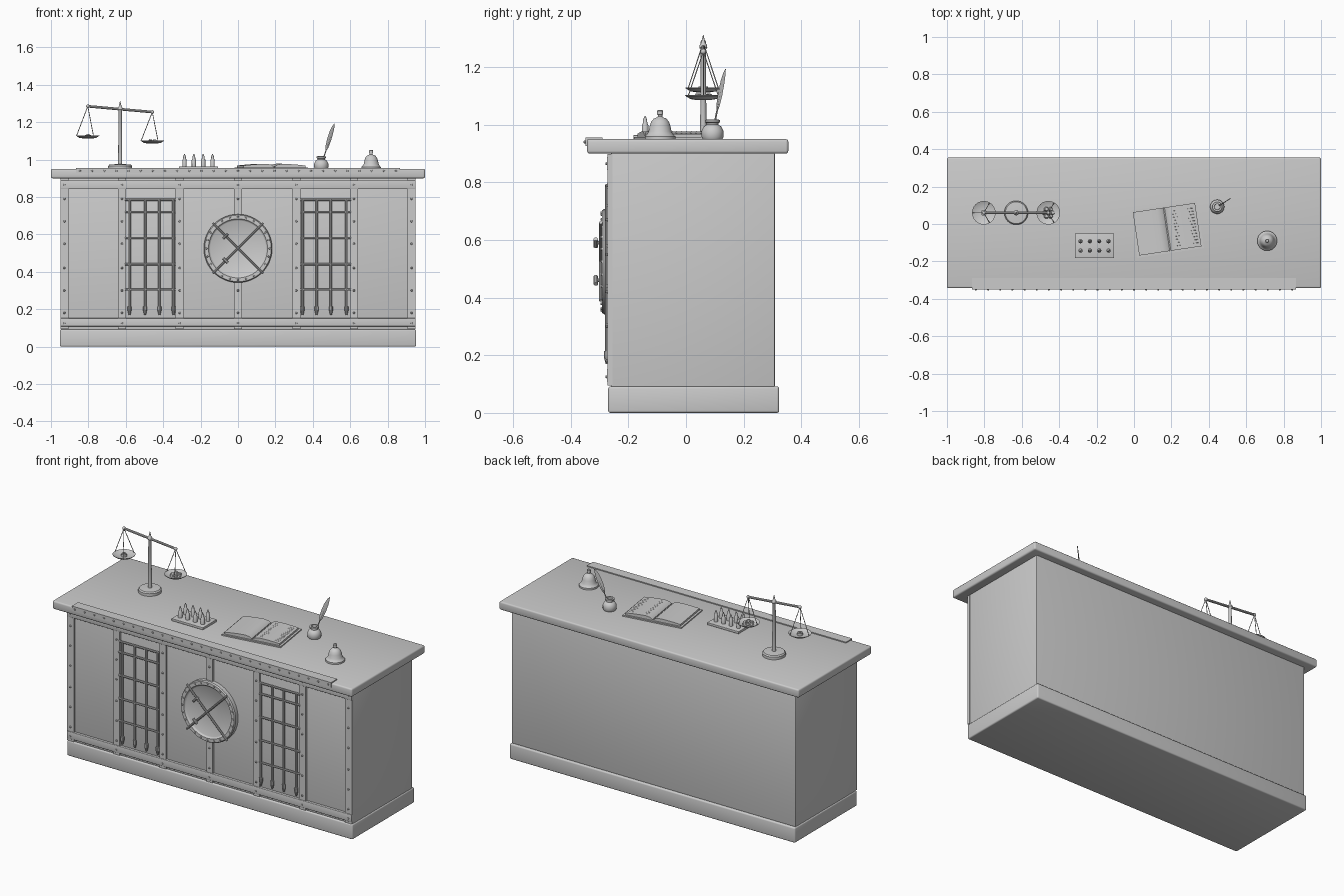
import bpy, bmesh, math
from mathutils import Vector, Matrix

if "Cube" in bpy.data.objects:
    bpy.data.objects.remove(bpy.data.objects["Cube"])

grey = bpy.data.materials.new("plain_grey")
grey.diffuse_color = (0.6, 0.6, 0.6, 1)
grey.use_nodes = True
grey.node_tree.nodes["Principled BSDF"].inputs["Base Color"].default_value = grey.diffuse_color
TOP = 0.95


def finish(name, bm, smooth=True):
    bmesh.ops.recalc_face_normals(bm, faces=bm.faces)
    me = bpy.data.meshes.new(name)
    bm.to_mesh(me)
    bm.free()
    me.materials.append(grey)
    ob = bpy.data.objects.new(name, me)
    bpy.context.collection.objects.link(ob)
    if smooth:
        bpy.ops.object.select_all(action='DESELECT')
        ob.select_set(True)
        bpy.context.view_layer.objects.active = ob
        bpy.ops.object.shade_smooth_by_angle(angle=math.radians(35))
    return ob


def add_box(bm, x0, x1, y0, y1, z0, z1):
    m = Matrix.Translation(((x0 + x1) / 2, (y0 + y1) / 2, (z0 + z1) / 2))
    bmesh.ops.create_cube(bm, size=1, matrix=m @ Matrix.Diagonal((x1 - x0, y1 - y0, z1 - z0, 1)))


def box(name, *dims, bevel=0.0):
    bm = bmesh.new()
    add_box(bm, *dims)
    if bevel:
        bmesh.ops.bevel(bm, geom=bm.edges[:], offset=bevel, segments=3, profile=0.5, affect='EDGES')
    return finish(name, bm)


def add_rod(bm, a, b, r1, r2=None, seg=10):
    a, b = Vector(a), Vector(b)
    rot = (b - a).to_track_quat('Z', 'Y').to_matrix().to_4x4()
    bmesh.ops.create_cone(bm, cap_ends=True, segments=seg, radius1=r1, radius2=r1 if r2 is None else r2,
                          depth=(b - a).length, matrix=Matrix.Translation((a + b) / 2) @ rot)


def add_lathe(bm, profile, loc, seg=32, front=False):
    # profile of (radius, height), spun around z, or around -y when front is set
    rings = []
    for r, h in profile:
        ring = []
        for i in range(seg):
            t = 2 * math.pi * i / seg
            p = (r * math.cos(t), -h, r * math.sin(t)) if front else (r * math.cos(t), r * math.sin(t), h)
            ring.append(bm.verts.new(Vector(loc) + Vector(p)))
        rings.append(ring)
    for a, b in zip(rings, rings[1:]):
        for i in range(seg):
            j = (i + 1) % seg
            bm.faces.new((a[i], a[j], b[j], b[i]))
    bm.faces.new(rings[0])
    bm.faces.new(rings[-1])


def lathe(name, profile, loc, **kw):
    bm = bmesh.new()
    add_lathe(bm, profile, loc, **kw)
    return finish(name, bm)


# Counter carcass
box("plinth", -0.953, 0.953, -0.27, 0.323, 0, 0.092, bevel=0.008)
box("cabinet", -0.948, 0.948, -0.26, 0.308, 0.09, 0.902, bevel=0.004)
box("counter_top", -1, 1, -0.343, 0.355, 0.90, TOP, bevel=0.009)

# Riveted straps on the front
straps, rivets = bmesh.new(), bmesh.new()
for x, w in ((-0.928, 0.022), (-0.62, 0.021), (-0.312, 0.021), (0, 0.021),
             (0.312, 0.021), (0.62, 0.021), (0.928, 0.022)):
    add_box(straps, x - w, x + w, -0.272, -0.255, 0.095, 0.898)
    for z in (0.125, 0.18, 0.30, 0.42, 0.55, 0.67, 0.79, 0.865):
        if x or abs(z - 0.525) > 0.2:
            add_rod(rivets, (x, -0.268, z), (x, -0.279, z), 0.007, 0.004, 8)
finish("vertical_straps", straps)
finish("strap_rivets", rivets)
for name, z0, z1 in (("upper_band", 0.842, 0.888), ("lower_band", 0.108, 0.152)):
    box(name, -0.95, 0.95, -0.275, -0.255, z0, z1, bevel=0.003)

# Angle strip along the counter edge
strip = bmesh.new()
add_box(strip, -0.865, 0.865, -0.349, -0.29, TOP - 0.001, TOP + 0.006)
add_box(strip, -0.865, 0.865, -0.349, -0.341, 0.927, TOP + 0.006)
for i in range(27):
    x = -0.845 + i * 0.065
    add_rod(strip, (x, -0.347, 0.94), (x, -0.355, 0.94), 0.006, 0.004, 8)
finish("edge_strip", strip)

# Barred grilles
for side, name in ((-1, "left_grille"), (1, "right_grille")):
    bm = bmesh.new()
    for x in (0.345, 0.42, 0.497, 0.58):
        add_rod(bm, (side * x, -0.274, 0.195), (side * x, -0.274, 0.79), 0.007)
        add_rod(bm, (side * x, -0.274, 0.195), (side * x, -0.274, 0.215), 0.011)
        add_rod(bm, (side * x, -0.274, 0.195), (side * x, -0.274, 0.17), 0.011, 0.005)
    for z in (0.305, 0.44, 0.58, 0.72, 0.785):
        add_rod(bm, (side * 0.335, -0.272, z), (side * 0.605, -0.272, z), 0.006)
    finish(name, bm)

# Round vault door with crossed handles
DOOR = (0, 0, 0.525)
lathe("vault_door", [(0.183, 0.255), (0.183, 0.284), (0.178, 0.291), (0.158, 0.291), (0.153, 0.284),
                     (0.148, 0.281), (0.02, 0.281)], DOOR, seg=48, front=True)
bm = bmesh.new()
for i in range(24):
    t = 2 * math.pi * i / 24
    x, z = 0.169 * math.cos(t), 0.525 + 0.169 * math.sin(t)
    add_rod(bm, (x, -0.289, z), (x, -0.296, z), 0.006, 0.004, 8)
finish("door_rivets", bm)
bm = bmesh.new()
for s in (-1, 1):
    add_rod(bm, (-0.135, -0.296, 0.525 + s * 0.135), (0.135, -0.296, 0.525 - s * 0.135), 0.006)
    z = 0.525 + s * 0.065
    add_rod(bm, (-0.067, -0.285, z), (-0.067, -0.318, z), 0.006)
    add_rod(bm, (-0.08, -0.313, z - s * 0.013), (-0.054, -0.313, z + s * 0.013), 0.008)
finish("door_handles", bm)

# Balance scale
SX, SY = -0.63, 0.06
lathe("scale_base", [(0.064, 0), (0.064, 0.016), (0.058, 0.023), (0.015, 0.026)], (SX, SY, TOP))
lathe("scale_post", [(0.011, 0.02), (0.009, 0.31), (0.014, 0.318), (0.012, 0.328), (0.007, 0.335),
                     (0.001, 0.362)], (SX, SY, TOP), seg=16)
ends = ((-0.803, 1.285, 1.112), (-0.458, 1.254, 1.085))
bm = bmesh.new()
add_rod(bm, (ends[0][0], SY, ends[0][1]), (ends[1][0], SY, ends[1][1]), 0.007)
for x, z, _ in ends:
    bmesh.ops.create_uvsphere(bm, u_segments=10, v_segments=6, radius=0.01, matrix=Matrix.Translation((x, SY, z)))
finish("scale_beam", bm)
for (x, z, pz), side in zip(ends, ("left", "right")):
    lathe(side + "_pan", [(0.02, 0), (0.045, 0.004), (0.062, 0.015), (0.063, 0.018), (0.058, 0.016),
                          (0.042, 0.008), (0.01, 0.006)], (x, SY, pz))
    bm = bmesh.new()
    for k in range(3):
        t = math.pi / 3 + k * 2 * math.pi / 3
        add_rod(bm, (x, SY, z), (x + 0.06 * math.cos(t), SY + 0.06 * math.sin(t), pz + 0.016), 0.002, seg=6)
    finish(side + "_pan_cords", bm)
bm = bmesh.new()
add_rod(bm, (-0.803, SY, 1.116), (-0.803, SY, 1.132), 0.016, seg=16)
add_rod(bm, (-0.803, SY, 1.132), (-0.803, SY, 1.138), 0.008, seg=12)
finish("brass_weight", bm)
bm = bmesh.new()
for k in range(6):
    c = Vector((-0.458 + 0.022 * math.cos(k * 1.05), SY + 0.022 * math.sin(k * 1.05), 1.09 + 0.003 * (k % 3)))
    add_rod(bm, c, c + Vector((0.002, 0.001, 0.011)), 0.013, 0.009, 7)
finish("nuggets", bm)

# Cartridge tray
box("cartridge_tray", -0.316, -0.106, -0.183, -0.05, TOP, TOP + 0.014, bevel=0.002)
bm = bmesh.new()
for i in range(4):
    for y in (-0.092, -0.142):
        add_lathe(bm, [(0.0115, 0.01), (0.0115, 0.048), (0.008, 0.054), (0.007, 0.066), (0.002, 0.08)],
                  (-0.286 + i * 0.05, y, TOP), seg=12)
finish("cartridges", bm)

# Open ledger
place = Matrix.Translation((0.177, -0.028, TOP)) @ Matrix.Rotation(math.radians(8.5), 4, 'Z')
bm = bmesh.new()
add_box(bm, -0.18, 0.18, -0.128, 0.128, 0, 0.007)
bm.transform(place)
finish("ledger_cover", bm)
for side, name in ((-1, "left_pages"), (1, "right_pages")):
    bm = bmesh.new()
    curve = [(0.003, 0.012), (0.015, 0.022), (0.04, 0.027), (0.08, 0.026), (0.12, 0.023), (0.168, 0.018)]
    outline = [(0.003, 0.006)] + curve + [(0.168, 0.006)]
    f = bm.faces.new([bm.verts.new((side * x, -0.117, z)) for x, z in outline])
    ext = bmesh.ops.extrude_face_region(bm, geom=[f])
    bmesh.ops.translate(bm, vec=(0, 0.234, 0), verts=[v for v in ext["geom"] if isinstance(v, bmesh.types.BMVert)])
    if side == 1:
        # ruled lines
        for k in range(12):
            y = -0.095 + k * 0.017
            add_rod(bm, (0.04, y, 0.0268), (0.155, y, 0.0195), 0.0012, seg=4)
    bm.transform(place)
    finish(name, bm)

# Inkwell and quill
lathe("inkwell", [(0.034, 0), (0.038, 0.008), (0.038, 0.028), (0.03, 0.044), (0.02, 0.05), (0.02, 0.056),
                  (0.026, 0.059), (0.026, 0.067), (0.016, 0.068), (0.015, 0.055)], (0.445, 0.092, TOP))
a, b = Vector((0.447, 0.093, 0.975)), Vector((0.516, 0.137, 1.193))
bm = bmesh.new()
add_rod(bm, a, b, 0.0035, 0.0015, 8)
wide = Vector((0.8, 0.55, -0.35)).normalized()
thick = (b - a).cross(wide).normalized() * 0.002
rings = []
for t, l, r in ((0.32, 0.002, 0.002), (0.42, 0.011, 0.009), (0.6, 0.015, 0.012),
                (0.8, 0.014, 0.01), (0.93, 0.008, 0.006), (1.0, 0.001, 0.001)):
    c = a.lerp(b, t)
    rings.append([bm.verts.new(p) for p in (c - wide * l, c + thick, c + wide * r, c - thick)])
for p, q in zip(rings, rings[1:]):
    for i in range(4):
        bm.faces.new((p[i], p[(i + 1) % 4], q[(i + 1) % 4], q[i]))
bm.faces.new(rings[0])
bm.faces.new(rings[-1])
finish("quill", bm)

# Counter bell
lathe("counter_bell", [(0.053, 0), (0.053, 0.01), (0.046, 0.016), (0.04, 0.026), (0.036, 0.045), (0.031, 0.06),
                       (0.022, 0.071), (0.01, 0.076), (0.008, 0.078), (0.008, 0.084), (0.011, 0.086),
                       (0.011, 0.098), (0.007, 0.101)], (0.712, -0.09, TOP))
